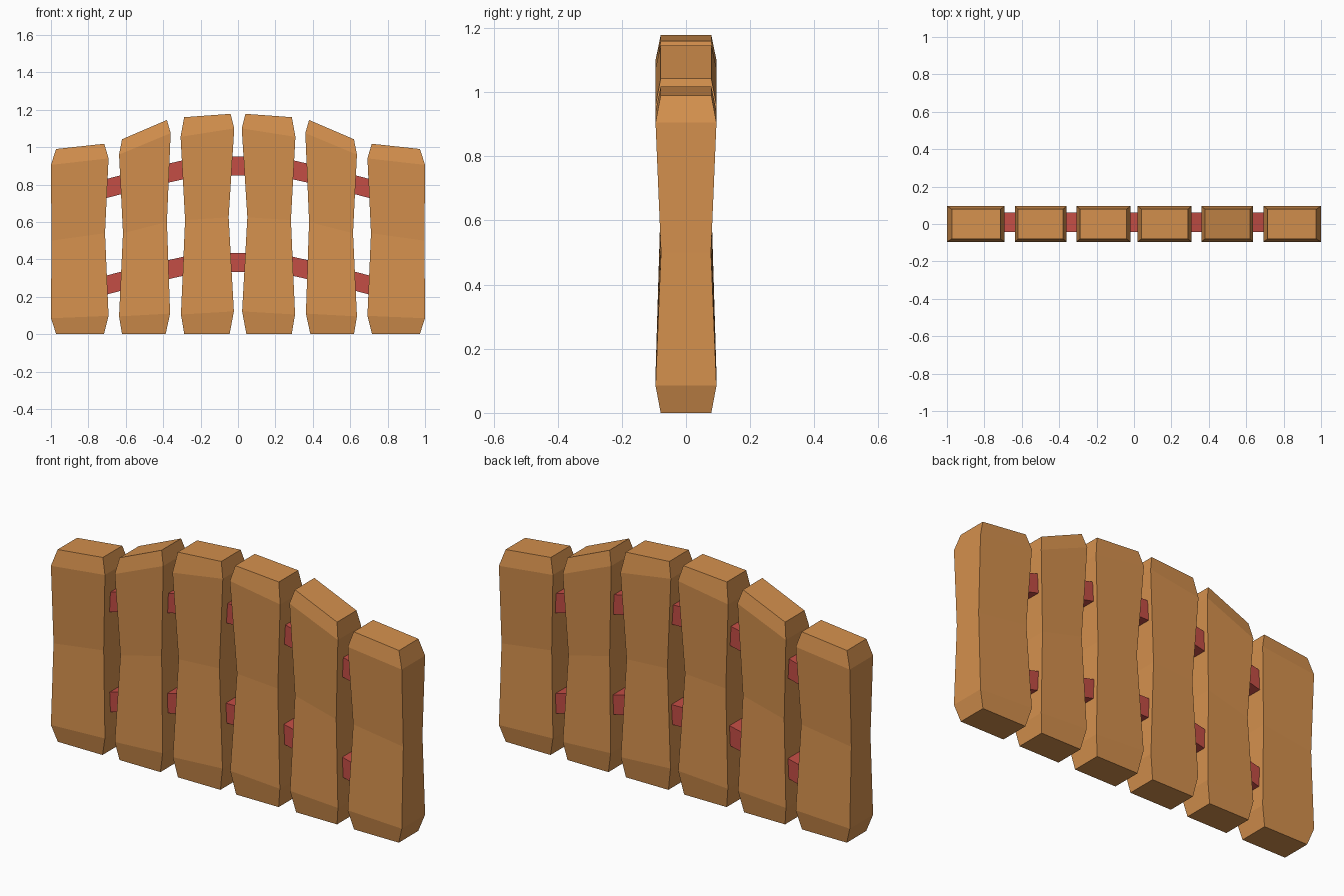
import bpy, bmesh

if "Cube" in bpy.data.objects:
    bpy.data.objects.remove(bpy.data.objects["Cube"])


def material(name, rgb):
    m = bpy.data.materials.new(name)
    m.diffuse_color = (*rgb, 1)
    m.use_nodes = True
    m.node_tree.nodes["Principled BSDF"].inputs["Base Color"].default_value = m.diffuse_color
    return m


wood = material("wood", (0.66, 0.28, 0.075))
red = material("red_rail", (0.55, 0.075, 0.06))


def loft(name, rings, mat):
    """Skin a list of four-point rings into a closed flat-faced solid."""
    bm = bmesh.new()
    loops = [[bm.verts.new(p) for p in ring] for ring in rings]
    for a, b in zip(loops, loops[1:]):
        for i in range(4):
            j = (i + 1) % 4
            bm.faces.new((a[i], a[j], b[j], b[i]))
    bm.faces.new(loops[0])
    bm.faces.new(loops[-1])
    bmesh.ops.recalc_face_normals(bm, faces=bm.faces)
    me = bpy.data.meshes.new(name)
    bm.to_mesh(me)
    bm.free()
    me.materials.append(mat)
    bpy.context.collection.objects.link(bpy.data.objects.new(name, me))


# Plank sections: inner x, inner z, outer x, outer z, half depth
inner = [(0.045, 0, 0.287, 0, 0.079), (0.022, 0.122, 0.305, 0.105, 0.095),
         (0.05, 0.625, 0.283, 0.61, 0.08), (0.02, 1.1, 0.307, 1.055, 0.095),
         (0.04, 1.178, 0.288, 1.16, 0.079)]
middle = [(0.387, 0, 0.62, 0, 0.079), (0.363, 0.11, 0.636, 0.095, 0.095),
          (0.38, 0.60, 0.615, 0.54, 0.079), (0.36, 1.075, 0.636, 0.96, 0.095),
          (0.38, 1.145, 0.62, 1.042, 0.079)]
outer = [(0.717, 0, 0.972, 0, 0.079), (0.692, 0.098, 1.0, 0.085, 0.095),
         (0.711, 0.54, 0.997, 0.50, 0.078), (0.692, 0.94, 1.0, 0.905, 0.095),
         (0.715, 1.018, 0.973, 0.99, 0.079)]

for side, s in (("left", -1), ("right", 1)):
    for label, plank in (("inner", inner), ("middle", middle), ("outer", outer)):
        rings = [[(s * x0, -d, z0), (s * x1, -d, z1), (s * x1, d, z1), (s * x0, d, z0)]
                 for x0, z0, x1, z1, d in plank]
        loft(f"{label}_plank_{side}", rings, wood)

# Arched rails joining the planks
path = [(0.2, 0.9), (0.5, 0.832), (0.85, 0.74)]
path = [(-x, z) for x, z in reversed(path)] + path
for name, drop in (("upper_rail", 0), ("lower_rail", 0.516)):
    rings = [[(x, y, z - drop + h) for y, h in
              ((-0.043, -0.051), (0.062, -0.051), (0.062, 0.051), (-0.043, 0.051))]
             for x, z in path]
    loft(name, rings, red)
